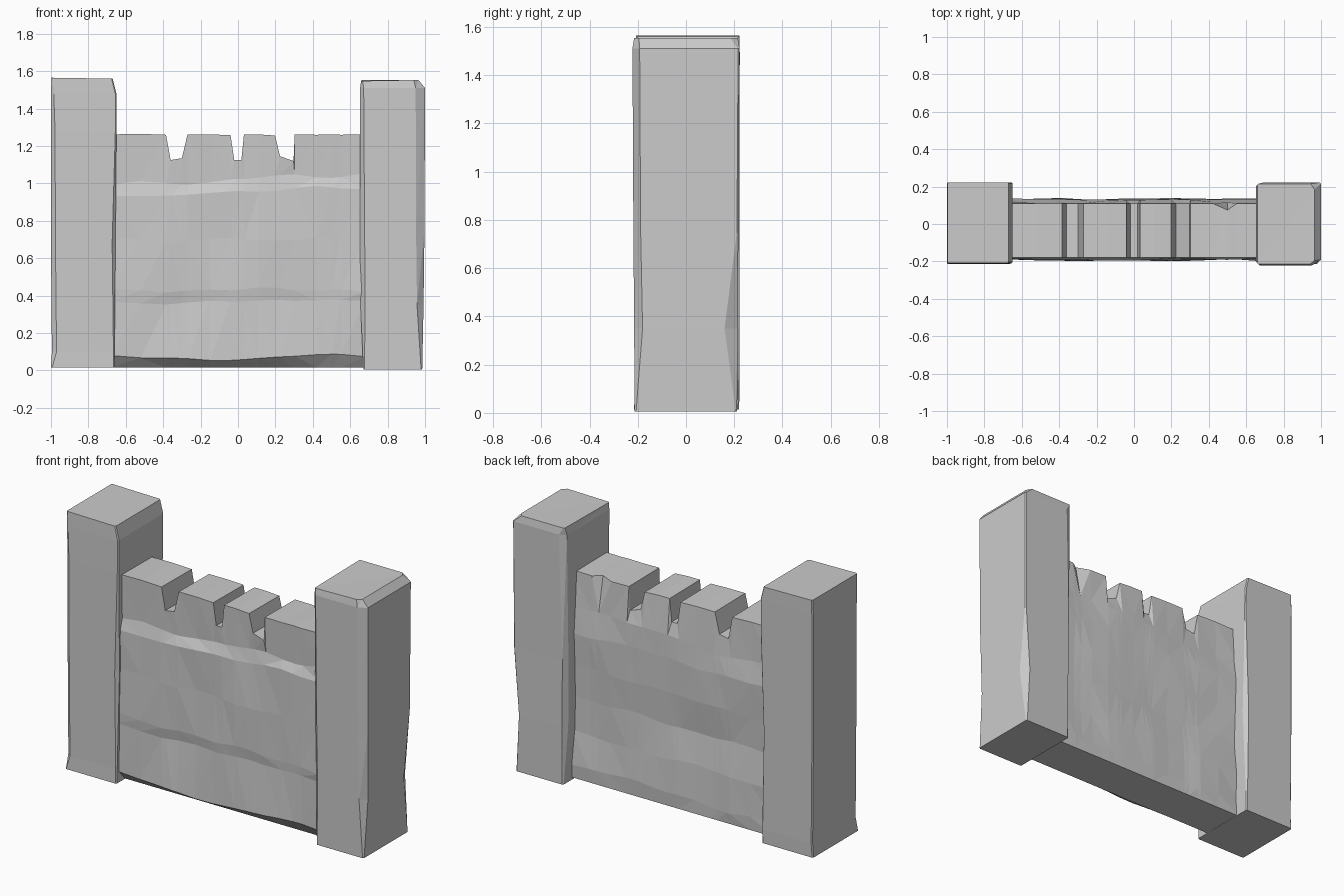
import bpy, bmesh
from mathutils import Vector, noise


def loft(name, rings):
    """Skin a closed solid through rings of equal point count."""
    bm = bmesh.new()
    loops = [[bm.verts.new(p) for p in ring] for ring in rings]
    n = len(loops[0])
    for a, b in zip(loops, loops[1:]):
        for i in range(n):
            j = (i + 1) % n
            bm.faces.new((a[i], a[j], b[j], b[i]))
    bm.faces.new(loops[0])
    bm.faces.new(loops[-1])
    bmesh.ops.triangulate(bm, faces=bm.faces[:], quad_method='SHORT_EDGE')
    bmesh.ops.recalc_face_normals(bm, faces=bm.faces[:])
    mesh = bpy.data.meshes.new(name)
    bm.to_mesh(mesh)
    bm.free()
    obj = bpy.data.objects.new(name, mesh)
    bpy.context.collection.objects.link(obj)
    return obj


def tower_ring(x0, x1, y0, y1, z, cuts, drops=(0, 0, 0, 0)):
    """Rectangle with chipped corners: front-left, front-right, back-right, back-left."""
    (a, b), (c, d), (e, f), (g, h) = cuts
    pts = [(x0, y0 + b), (x0 + a, y0), (x1 - c, y0), (x1, y0 + d),
           (x1, y1 - f), (x1 - e, y1), (x0 + g, y1), (x0, y1 - h)]
    return [(x, y, z - drops[i // 2]) for i, (x, y) in enumerate(pts)]


S = (0.006, 0.006)  # tiny corner chip

# Left tower
loft("left_tower", [
    tower_ring(-1.0, -0.66, -0.215, 0.22, 0.015, [S, S, S, S]),
    tower_ring(-0.995, -0.66, -0.213, 0.222, 0.10, [(0.025, 0.02), S, S, S]),
    tower_ring(-1.0, -0.655, -0.212, 0.222, 0.68, [(0.024, 0.02), (0.018, 0.02), (0.02, 0.03), S]),
    tower_ring(-1.0, -0.65, -0.212, 0.222, 1.28, [(0.022, 0.02), S, S, S]),
    tower_ring(-1.0, -0.65, -0.21, 0.223, 1.48, [(0.015, 0.01), S, S, S]),
    tower_ring(-0.997, -0.67, -0.208, 0.222, 1.565, [S, S, S, S], (0, 0.005, 0.005, 0)),
])

# Right tower
loft("right_tower", [
    tower_ring(0.67, 0.985, -0.213, 0.212, 0.005, [S, S, S, S]),
    tower_ring(0.655, 0.992, -0.215, 0.215, 0.35, [(0.025, 0.025), (0.035, 0.035), (0.03, 0.055), (0.02, 0.03)]),
    tower_ring(0.652, 0.997, -0.218, 0.217, 0.75, [(0.025, 0.025), (0.045, 0.03), S, (0.02, 0.03)]),
    tower_ring(0.652, 1.0, -0.222, 0.222, 1.51, [(0.02, 0.02), (0.05, 0.03), S, (0.04, 0.02)]),
    tower_ring(0.66, 0.965, -0.215, 0.215, 1.553, [S, (0.025, 0.02), (0.02, 0.03), S], (0.005, 0.0, 0.0, 0.0)),
])

# Crenellated wall: top outline across x
top_line = [(-0.68, 1.262), (-0.52, 1.265), (-0.385, 1.26), (-0.36, 1.125), (-0.30, 1.135),
            (-0.27, 1.262), (-0.15, 1.262), (-0.04, 1.258), (-0.02, 1.125), (0.018, 1.125),
            (0.032, 1.262), (0.11, 1.262), (0.198, 1.256), (0.225, 1.145), (0.297, 1.12),
            (0.303, 1.262), (0.42, 1.26), (0.50, 1.262), (0.55, 1.26), (0.68, 1.262)]

# (y, z) rows for both faces, below the top edge
front_rows = [(-0.19, 0.075), (-0.182, 0.37), (-0.19, 0.43), (-0.188, 0.70), (-0.19, 0.95), (-0.17, 1.02)]
back_rows = [(0.122, 1.03), (0.132, 0.90), (0.125, 0.70), (0.115, 0.50), (0.13, 0.30), (0.132, 0.10)]


def rough(x, y, z):
    """Shift a wall point by broad, low-frequency noise."""
    seed = Vector((x * 3.5, y * 20, z * 4.5))
    return (x, y + 0.018 * noise.noise(seed), z + 0.035 * noise.noise(seed + Vector((7, 3, 5))))


wall_rings = []
for x, top in top_line:
    ring = [(x, -0.13, 0.015)]
    for y, z in front_rows:
        px, py, pz = rough(x, y, z)
        if z > 0.9:
            pz += 0.04 * x
        ring.append((px, py, min(pz, 1.09)))
    dent = 0.035 if 0.49 < x < 0.54 else 0
    ring += [(x, -0.178, top), (x, 0.11 - dent, top - 0.003)]
    ring += [rough(x, y, z) for y, z in back_rows]
    ring.append((x, 0.13, 0.02))
    wall_rings.append(ring)
loft("crenellated_wall", wall_rings)
